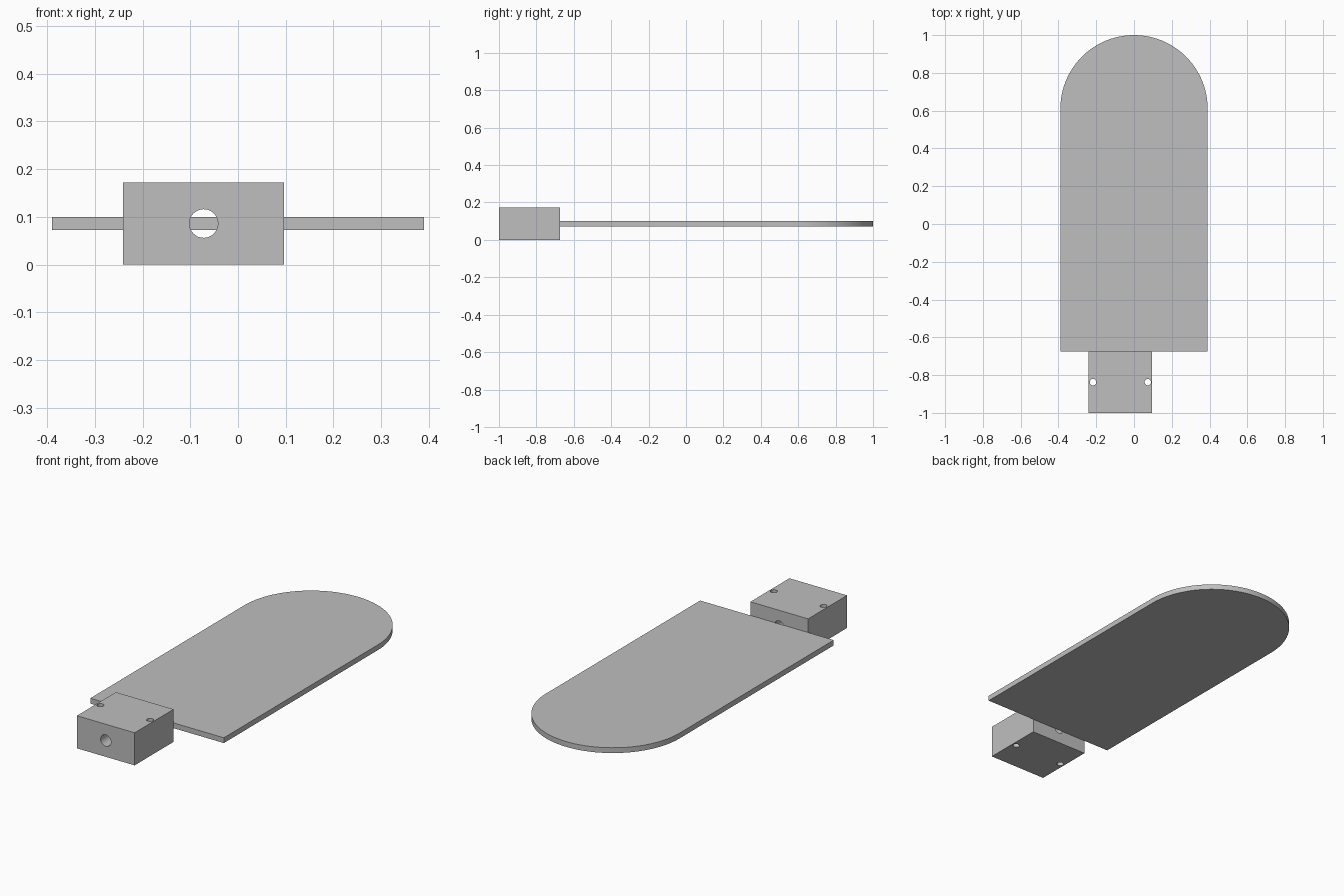
import bpy
import bmesh
from math import pi, cos, sin
from mathutils import Matrix, Vector

if "Cube" in bpy.data.objects:
    bpy.data.objects.remove(bpy.data.objects["Cube"], do_unlink=True)

grey = bpy.data.materials.new("plain grey")
grey.use_nodes = True
colour = (0.52, 0.52, 0.52, 1)
grey.diffuse_color = colour
grey.node_tree.nodes["Principled BSDF"].inputs["Base Color"].default_value = colour


def make_object(name, bm):
    bmesh.ops.recalc_face_normals(bm, faces=bm.faces)
    mesh = bpy.data.meshes.new(name)
    bm.to_mesh(mesh)
    bm.free()
    mesh.materials.append(grey)
    obj = bpy.data.objects.new(name, mesh)
    bpy.context.collection.objects.link(obj)
    return obj


def smooth(obj):
    bpy.ops.object.select_all(action="DESELECT")
    obj.select_set(True)
    bpy.context.view_layer.objects.active = obj
    bpy.ops.object.shade_smooth_by_angle()


SEAM = -0.675      # where block and paddle meet
MID_Z = 0.086
BLOCK_X = -0.072

# Flat paddle: rectangle with a semicircular far end
radius, thickness, steps = 0.39, 0.028, 48
outline = [(-radius, SEAM), (radius, SEAM)]
outline += [(radius * cos(pi * i / steps), 1 - radius + radius * sin(pi * i / steps))
            for i in range(steps + 1)]
bm = bmesh.new()
base = bm.faces.new([bm.verts.new((x, y, MID_Z - thickness / 2)) for x, y in outline])
# Keep the base face so the plate is a closed solid
top = bmesh.ops.extrude_face_region(bm, geom=[base], use_keep_orig=True)["geom"]
bmesh.ops.translate(bm, vec=(0, 0, thickness),
                    verts=[v for v in top if isinstance(v, bmesh.types.BMVert)])
smooth(make_object("paddle_plate", bm))

# Mounting block
size = Vector((0.337, 1 + SEAM, 2 * MID_Z))
centre = Vector((BLOCK_X, (SEAM - 1) / 2, MID_Z))
bm = bmesh.new()
bmesh.ops.create_cube(bm, size=1, matrix=Matrix.LocRotScale(centre, None, size))
block = make_object("mounting_block", bm)

# Through holes: one lengthwise bore and two vertical screw holes
bm = bmesh.new()


def drill(position, r, rotation):
    bmesh.ops.create_cone(bm, cap_ends=True, segments=32, radius1=r, radius2=r, depth=0.6,
                          matrix=Matrix.Translation(position) @ rotation)


drill(centre, 0.03, Matrix.Rotation(pi / 2, 4, "X"))
for side in (-1, 1):
    drill(centre + Vector((side * 0.145, 0, 0)), 0.017, Matrix.Identity(4))
cutter = make_object("hole_cutter", bm)
cutter.hide_render = True

cut = block.modifiers.new("holes", "BOOLEAN")
cut.operation = "DIFFERENCE"
cut.solver = "EXACT"
cut.object = cutter
bpy.context.view_layer.objects.active = block
bpy.ops.object.modifier_apply(modifier=cut.name)
bpy.data.objects.remove(cutter, do_unlink=True)
smooth(block)
